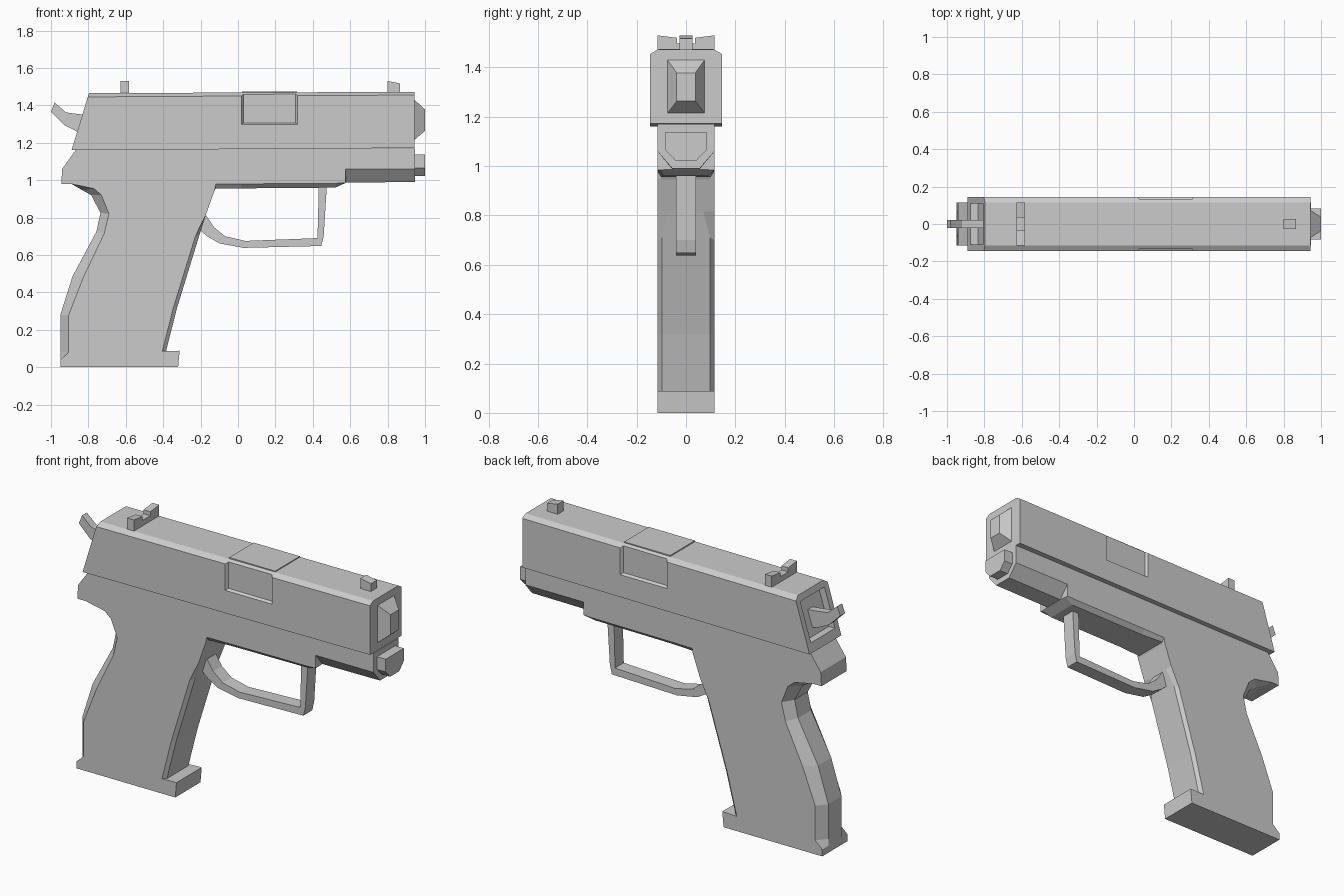
import bpy, bmesh


def mesh_object(name, loops):
    """Skin a row of equal-length closed loops and cap both ends."""
    bm = bmesh.new()
    rows = [[bm.verts.new(p) for p in loop] for loop in loops]
    n = len(rows[0])
    for a, b in zip(rows, rows[1:]):
        for i in range(n):
            j = (i + 1) % n
            bm.faces.new((a[i], a[j], b[j], b[i]))
    bm.faces.new(rows[0])
    bm.faces.new(rows[-1][::-1])
    bmesh.ops.recalc_face_normals(bm, faces=bm.faces)
    me = bpy.data.meshes.new(name)
    bm.to_mesh(me)
    bm.free()
    ob = bpy.data.objects.new(name, me)
    bpy.context.collection.objects.link(ob)
    return ob


def chamfered(name, half, pts):
    """pts: (side x, side z, centre x, centre z, centre half width)."""
    side = lambda y: [(p[0], y, p[1]) for p in pts]
    centre = lambda s: [(p[2], s * p[4], p[3]) for p in pts]
    return mesh_object(name, [side(-half), centre(-1), centre(1), side(half)])


def prism(name, y0, y1, pts):
    return mesh_object(name, [[(x, y, z) for x, z in pts] for y in (y0, y1)])


def same(x, z, w):
    return (x, z, x, z, w)


def rect(x0, x1, z0, z1):
    return [(x0, z0), (x1, z0), (x1, z1), (x0, z1)]


def cut(target, cutter):
    cutter.hide_render = True
    mod = target.modifiers.new("cut", 'BOOLEAN')
    mod.operation = 'DIFFERENCE'
    mod.solver = 'EXACT'
    mod.object = cutter
    bpy.context.view_layer.objects.active = target
    bpy.ops.object.modifier_apply(modifier=mod.name)
    bpy.data.objects.remove(cutter)


# Frame with grip: chamfered back strap, front strap and dust cover
chamfered("frame_and_grip", 0.115, [
    same(-0.865, 1.165, 0.06),
    same(-0.94, 1.06, 0.06),
    same(-0.945, 0.98, 0.06),
    same(-0.89, 0.98, 0.06),
    (-0.77, 0.955, -0.83, 0.945, 0.06),
    (-0.73, 0.92, -0.785, 0.92, 0.06),
    (-0.69, 0.82, -0.735, 0.825, 0.06),
    (-0.715, 0.715, -0.757, 0.725, 0.06),
    (-0.825, 0.485, -0.885, 0.485, 0.06),
    (-0.905, 0.28, -0.95, 0.28, 0.06),
    (-0.905, 0.08, -0.95, 0.08, 0.06),
    same(-0.95, 0.04, 0.06),
    same(-0.95, 0.0, 0.06),
    same(-0.32, 0.0, 0.098),
    same(-0.312, 0.088, 0.098),
    (-0.405, 0.085, -0.385, 0.085, 0.098),
    (-0.345, 0.32, -0.325, 0.32, 0.098),
    (-0.228, 0.70, -0.205, 0.71, 0.098),
    (-0.17, 0.82, -0.172, 0.815, 0.07),
    (-0.124, 0.95, -0.126, 0.945, 0.098),
    (-0.12, 0.978, -0.12, 0.956, 0.10),
    (0.02, 0.98, 0.02, 0.956, 0.09),
    (0.52, 0.983, 0.52, 0.96, 0.09),
    same(0.575, 0.985, 0.10),
    (0.575, 1.06, 0.577, 0.987, 0.055),
    (0.945, 1.06, 0.945, 0.99, 0.055),
    same(0.945, 1.17, 0.055),
])

# Slide with chamfered top edges
slide = chamfered("slide", 0.145, [
    same(-0.89, 1.16, 0.115),
    (-0.803, 1.445, -0.796, 1.465, 0.115),
    (0.943, 1.455, 0.943, 1.472, 0.115),
    same(0.943, 1.172, 0.115),
])

# Ejection windows on both sides, and the recess in the slide's rear
for s in (-1, 1):
    cut(slide, mesh_object("window_cutter", [
        [(x, s * y, z) for x, z in rect(x0, x1, z0, 1.6)]
        for y, x0, x1, z0 in ((0.13, 0.03, 0.308, 1.306), (0.16, 0.01, 0.33, 1.288))]))
cut(slide, prism("rear_cutter", -0.11, 0.11, [
    (-0.96, 1.21), (-0.835, 1.21), (-0.765, 1.43), (-0.90, 1.43)]))

# Barrel hood, muzzle and guide rod
prism("barrel_hood", -0.112, 0.112, rect(0.022, 0.316, 1.40, 1.475))
mesh_object("muzzle", [
    [(x, -w, z0), (x, w, z0), (x, w, z1), (x, -w, z1)]
    for x, w, z0, z1 in ((0.93, 0.075, 1.215, 1.43),
                         (0.943, 0.075, 1.215, 1.43),
                         (1.0, 0.038, 1.263, 1.378))])
rod = [(-0.083, 1.138), (-0.083, 1.065), (-0.042, 1.022),
       (0.042, 1.022), (0.083, 1.065), (0.083, 1.138)]
mesh_object("guide_rod", [[(x, y, z) for y, z in rod] for x in (0.93, 1.0)])

# Sights
prism("front_sight", -0.027, 0.027,
      [(0.80, 1.46), (0.867, 1.46), (0.867, 1.517), (0.80, 1.53)])
notch = [(-0.115, 1.455), (0.115, 1.455), (0.115, 1.53), (0.036, 1.52),
         (0.036, 1.497), (-0.036, 1.497), (-0.036, 1.52), (-0.115, 1.53)]
mesh_object("rear_sight", [[(x, y, z) for y, z in notch] for x in (-0.627, -0.584)])

# Hammer
prism("hammer", -0.022, 0.022, [
    (-1.0, 1.365), (-0.98, 1.415), (-0.92, 1.362), (-0.79, 1.345),
    (-0.80, 1.245), (-0.86, 1.26), (-0.93, 1.295)])

# Trigger guard
prism("trigger_guard", -0.04, 0.04, [
    (-0.205, 0.735), (-0.165, 0.70), (-0.10, 0.662), (0.03, 0.638),
    (0.445, 0.648), (0.458, 0.70), (0.475, 0.97), (0.432, 0.97),
    (0.425, 0.69), (0.04, 0.675), (-0.07, 0.70), (-0.13, 0.75),
    (-0.17, 0.81), (-0.205, 0.78)])
